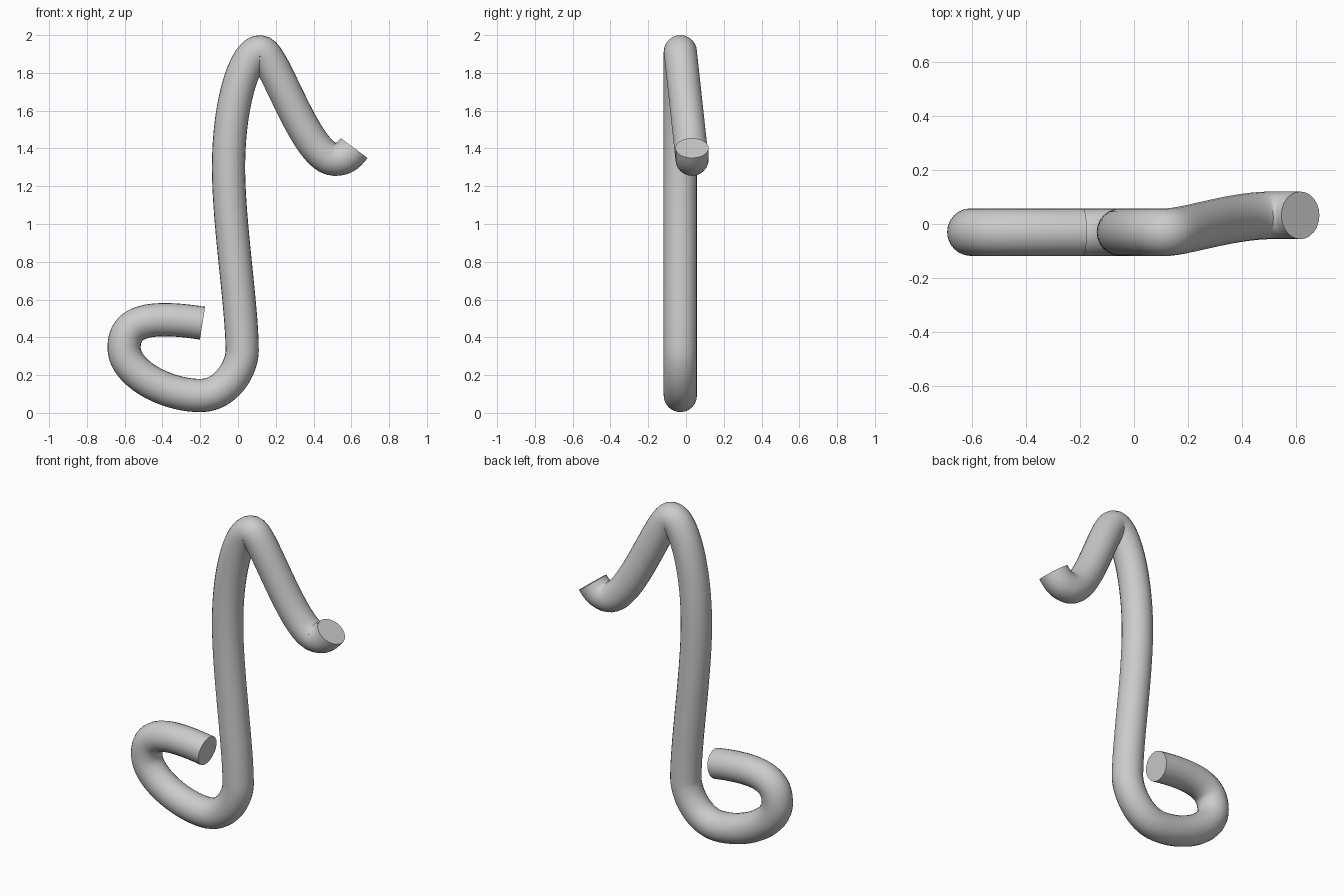
import bpy
import math

if "Cube" in bpy.data.objects:
    bpy.data.objects.remove(bpy.data.objects["Cube"])

RADIUS = 0.088

# Centre line: (left handle, point, right handle) as (x, z), then y
A, B = -0.03, 0.032
PATH = [
    ((-0.12, 0.465), (-0.188, 0.475), (-0.49, 0.522), A),   # lower open end
    ((-0.603, 0.48), (-0.603, 0.345), (-0.603, 0.21), A),   # outside of lower curl
    ((-0.38, 0.092), (-0.20, 0.092), (-0.06, 0.092), A),    # bottom
    ((0.022, 0.24), (0.022, 0.33), (0.022, 0.56), A),       # foot of the stem
    ((-0.05, 1.00), (-0.05, 1.30), (-0.05, 1.65), A),       # stem
    ((0.04, 1.912), (0.118, 1.912), (0.19, 1.912), A),      # top bend
    ((0.36, 1.343), (0.51, 1.343), (0.555, 1.343), B),      # upper hook
    ((0.580, 1.355), (0.615, 1.402), (0.65, 1.449), B),     # upper open end
]

# Bent rod swept along the path, with flat closed ends
curve = bpy.data.curves.new("bent_rod", 'CURVE')
curve.dimensions = '3D'
curve.resolution_u = 24
curve.bevel_depth = RADIUS
curve.bevel_resolution = 10
curve.use_fill_caps = True
spline = curve.splines.new('BEZIER')
spline.bezier_points.add(len(PATH) - 1)
for p, (left, co, right, y) in zip(spline.bezier_points, PATH):
    p.handle_left_type = p.handle_right_type = 'FREE'
    p.co = (co[0], y, co[1])
    p.handle_left = (left[0], y, left[1])
    p.handle_right = (right[0], y, right[1])

rod = bpy.data.objects.new("bent_rod", curve)
bpy.context.collection.objects.link(rod)
bpy.context.view_layer.objects.active = rod
rod.select_set(True)
bpy.ops.object.convert(target='MESH')
bpy.ops.object.shade_smooth_by_angle(angle=math.radians(40))
